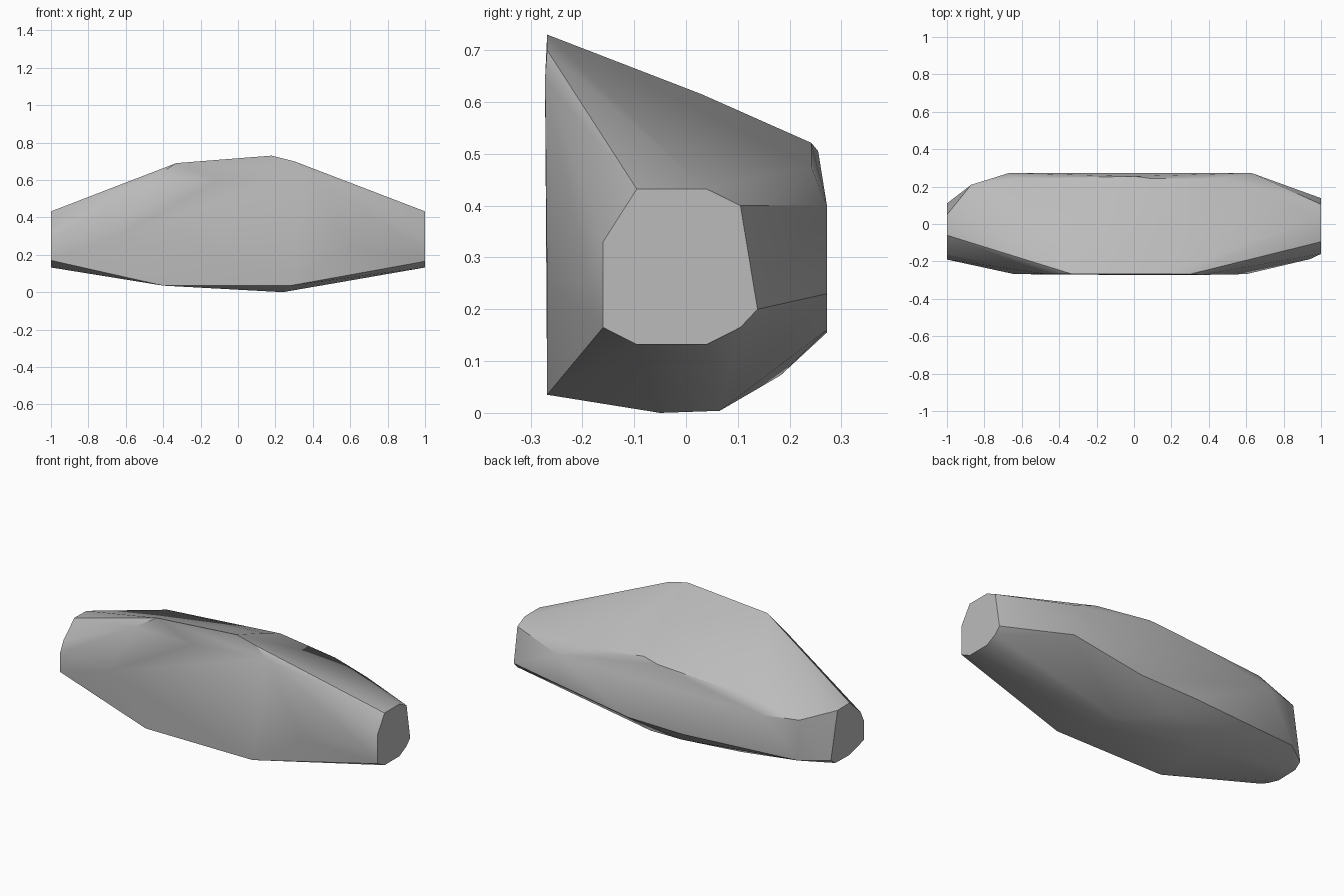
import bpy
import bmesh
import math
from mathutils import Vector

# Remove the default cube
default_cube = bpy.data.objects.get("Cube")
if default_cube:
    bpy.data.objects.remove(default_cube, do_unlink=True)


def make_material(name, grey):
    colour = (grey, grey, grey, 1.0)
    material = bpy.data.materials.new(name)
    material.use_nodes = True
    material.diffuse_color = colour
    shader = material.node_tree.nodes["Principled BSDF"]
    shader.inputs["Base Color"].default_value = colour
    return material


def end_profile(x, outline):
    """Cut end of the stone: an outline in y and z at a fixed x."""
    return [Vector((x, y, z)) for y, z in outline]


def side_profile(y, outline):
    """Long side of the stone: an outline in x and z at a fixed y."""
    return [Vector((x, y, z)) for x, z in outline]


def build_hull(name, points, material, sharp_angle):
    """Wrap a convex skin around the profiles and keep crisp edges."""
    bm = bmesh.new()
    for point in points:
        bm.verts.new(point)
    result = bmesh.ops.convex_hull(bm, input=bm.verts)
    loose = [v for v in bm.verts if not v.link_faces]
    bmesh.ops.delete(bm, geom=loose, context="VERTS")
    bmesh.ops.dissolve_limit(bm, angle_limit=math.radians(1),
                             verts=bm.verts, edges=bm.edges)
    bmesh.ops.recalc_face_normals(bm, faces=bm.faces)
    mesh = bpy.data.meshes.new(name)
    bm.to_mesh(mesh)
    bm.free()
    mesh.materials.append(material)
    stone = bpy.data.objects.new(name, mesh)
    bpy.context.collection.objects.link(stone)
    bpy.ops.object.select_all(action="DESELECT")
    stone.select_set(True)
    bpy.context.view_layer.objects.active = stone
    bpy.ops.object.shade_smooth_by_angle(angle=math.radians(sharp_angle))
    return stone


# Flat cut ends
left_end = end_profile(1, [
    (-.095, .432), (.04, .432), (.105, .4), (.138, .2), (.105, .165),
    (.04, .132), (-.095, .132), (-.16, .165), (-.16, .33)])
right_end = end_profile(-1, [
    (-.06, .432), (.05, .43), (.11, .165), (.07, .135), (-.06, .132),
    (-.13, .15), (-.19, .17), (-.19, .28), (-.16, .34)])

# Broad front face
front_side = side_profile(-.268, [
    (-.33, .69), (.18, .73), (.3, .7), (.28, .035), (-.4, .035),
    (-.47, .6), (-.64, .3), (.6, .25)])
front_bulge = side_profile(-.272, [(.37, .645), (-.1, .6)])
front_shoulder = side_profile(-.188, [(.94, .25)])

# Lower back face and its chamfered corner
back_side = side_profile(.272, [
    (.63, .4), (.62, .23), (.18, .16), (-.17, .155), (-.67, .4)])
back_corner = side_profile(.21, [(-.87, .4), (-.86, .165)])

# Sloping top edge, then the underside
top_edge = side_profile(.242, [(.1, .521), (-.62, .465), (.45, .475)])
top_edge += side_profile(.255, [(0, .505)])
top_ridge = side_profile(.03, [(.14, .615)])
underside = side_profile(-.05, [(.24, 0)])
underside += side_profile(.065, [(.18, .004), (-.4, .036)])
underside += side_profile(.182, [(-.1, .072)])

stone_grey = make_material("stone grey", .5)
build_hull(
    "stone",
    left_end + right_end + front_side + front_bulge + front_shoulder
    + back_side + back_corner + top_edge + top_ridge + underside,
    stone_grey, 30)
